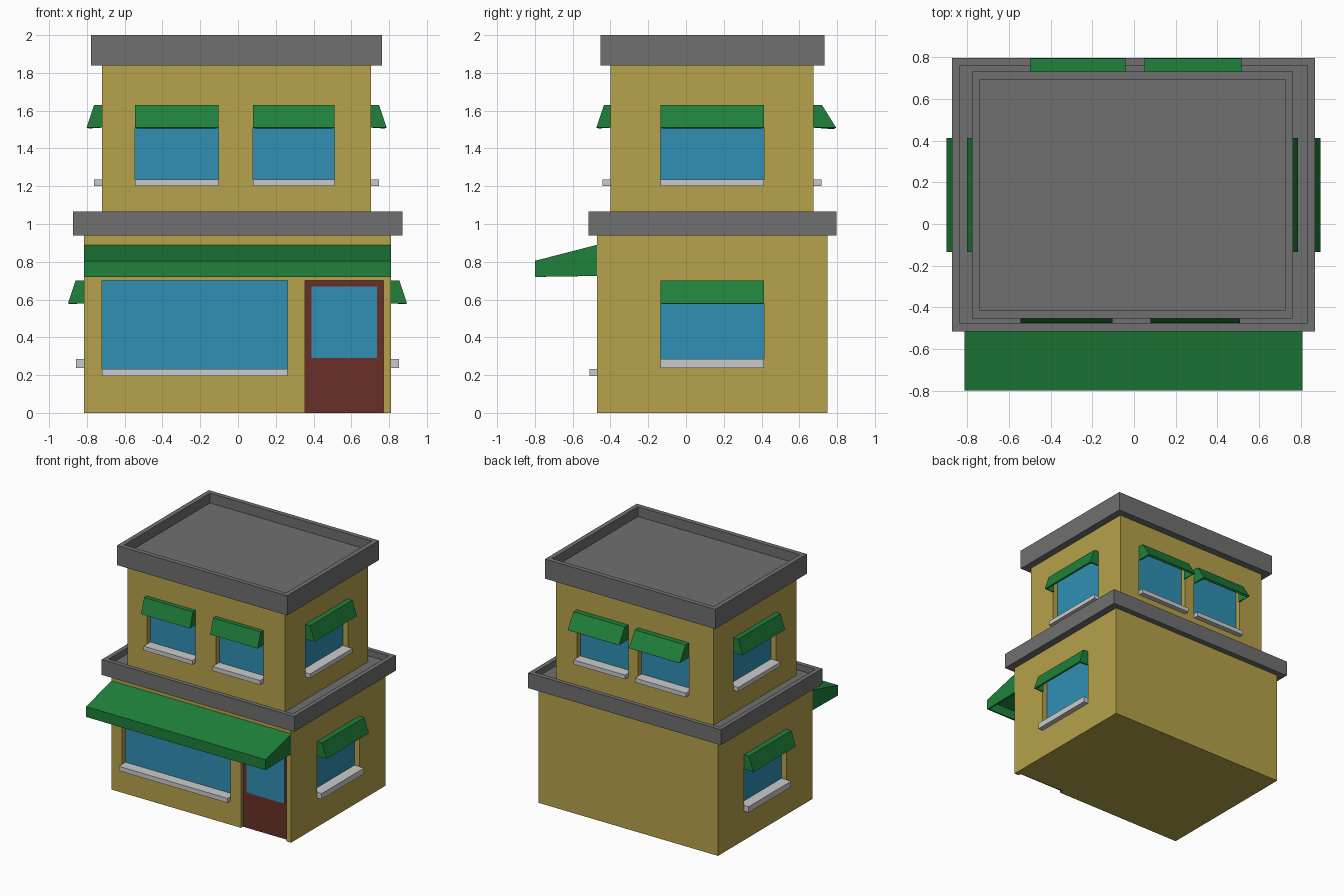
import bpy, bmesh

if "Cube" in bpy.data.objects:
    bpy.data.objects.remove(bpy.data.objects["Cube"])


def material(name, rgb):
    m = bpy.data.materials.new(name)
    m.diffuse_color = (*rgb, 1)
    m.use_nodes = True
    m.node_tree.nodes["Principled BSDF"].inputs["Base Color"].default_value = m.diffuse_color
    return m


WALL = material("wall_ochre", (0.47, 0.36, 0.07))
ROOF = material("roof_grey", (0.16, 0.16, 0.16))
GLASS = material("glass_blue", (0.03, 0.28, 0.46))
GREEN = material("awning_green", (0.014, 0.22, 0.043))
DOOR = material("door_brown", (0.14, 0.03, 0.02))

# Maps (along wall, outward from wall) to x, y for each side
SIDES = {
    "front": lambda u, v, p: (u, p - v),
    "back": lambda u, v, p: (u, p + v),
    "right": lambda u, v, p: (p + v, u),
    "left": lambda u, v, p: (p - v, u),
}


def finish(name, bm, mat):
    me = bpy.data.meshes.new(name)
    bm.to_mesh(me)
    bm.free()
    ob = bpy.data.objects.new(name, me)
    bpy.context.collection.objects.link(ob)
    if mat:
        me.materials.append(mat)
    return ob


def prism(name, profile, u0, u1, side, plane, mat=None, shell=False):
    """Extrude an (outward, z) profile along a wall; a shell is open below and at the wall."""
    bm = bmesh.new()
    a, b = [[bm.verts.new((*SIDES[side](u, v, plane), z)) for v, z in profile] for u in (u0, u1)]
    bm.faces.new(a)
    bm.faces.new(b)
    n = len(profile)
    strips = [bm.faces.new((a[i], a[(i + 1) % n], b[(i + 1) % n], b[i])) for i in range(n)]
    bmesh.ops.recalc_face_normals(bm, faces=bm.faces[:])
    if shell:
        bmesh.ops.delete(bm, geom=strips[-2:], context='FACES')
    ob = finish(name, bm, mat)
    if shell:
        sol = ob.modifiers.new("thickness", 'SOLIDIFY')
        sol.thickness = 0.012
        sol.offset = -1
        sol.use_even_offset = True
    return ob


def rect(v0, v1, z0, z1):
    return [(v0, z0), (v1, z0), (v1, z1), (v0, z1)]


def box(name, x0, x1, y0, y1, z0, z1, mat):
    return prism(name, rect(0, y1 - y0, z0, z1), x0, x1, "back", y0, mat)


def tray(name, x0, x1, y0, y1, z0, z1, rim, depth):
    """Cornice slab with a sunken roof behind a parapet."""
    ob = box(name, x0, x1, y0, y1, z0, z1, ROOF)
    bm = bmesh.new()
    bm.from_mesh(ob.data)
    top = max(bm.faces, key=lambda f: f.calc_center_median().z)
    bmesh.ops.inset_region(bm, faces=[top], thickness=rim)
    floor = bmesh.ops.extrude_discrete_faces(bm, faces=[top])["faces"][0]
    bmesh.ops.translate(bm, verts=floor.verts[:], vec=(0, 0, -depth))
    bm.to_mesh(ob.data)
    bm.free()


def carve(body, name, profile, u0, u1, side, plane):
    """Cut a recess into a wall."""
    cutter = prism(name, profile, u0, u1, side, plane)
    cutter.hide_render = True
    mod = body.modifiers.new("recess", 'BOOLEAN')
    mod.operation = 'DIFFERENCE'
    mod.solver = 'EXACT'
    mod.object = cutter
    bpy.context.view_layer.objects.active = body
    bpy.ops.object.modifier_apply(modifier=mod.name)
    bpy.data.objects.remove(cutter)


def window(name, body, side, plane, u0, u1, z0, z1, sill, awning=None):
    """Recessed pane, sill and optional awning given as (top reach, bottom reach)."""
    top = z1 - 0.015 if awning else z1
    carve(body, name + "_cutter", rect(-0.05, 0.1, z0, top), u0, u1, side, plane)
    prism(name + "_glass", rect(-0.06, -0.045, z0, top), u0, u1, side, plane, GLASS)
    prism(name + "_sill", rect(-0.045, 0.042, z0, z0 + sill), u0, u1, side, plane)
    if awning:
        low = z1 - 0.12
        prism(name + "_awning", [(0, z1), (awning[0], z1), (awning[1], low), (0, low)],
              u0, u1, side, plane, GREEN, shell=True)


# Storeys and cornices
lower = box("lower_storey", -0.815, 0.81, -0.47, 0.75, 0, 0.95, WALL)
upper = box("upper_storey", -0.72, 0.705, -0.40, 0.675, 1.0, 1.85, WALL)
tray("lower_cornice", -0.873, 0.87, -0.515, 0.797, 0.94, 1.065, 0.052, 0.05)
tray("upper_cornice", -0.778, 0.763, -0.453, 0.733, 1.84, 2.0, 0.055, 0.08)

# Upper windows
for tag, side, plane, u0, u1, reach in (
    ("front_left", "front", -0.40, -0.545, -0.103, (0.035, 0.075)),
    ("front_right", "front", -0.40, 0.08, 0.51, (0.035, 0.075)),
    ("back_left", "back", 0.675, -0.50, -0.04, (0.045, 0.12)),
    ("back_right", "back", 0.675, 0.05, 0.515, (0.045, 0.12)),
    ("right", "right", 0.705, -0.135, 0.413, (0.042, 0.082)),
    ("left", "left", -0.72, -0.135, 0.413, (0.042, 0.082)),
):
    window("upper_window_" + tag, upper, side, plane, u0, u1, 1.2, 1.63, 0.035, reach)

# Lower side windows and shop window
for side, plane in (("right", 0.81), ("left", -0.815)):
    window("lower_window_" + side, lower, side, plane, -0.135, 0.413, 0.237, 0.70, 0.048, (0.045, 0.085))
window("shop_window", lower, "front", -0.47, -0.72, 0.263, 0.195, 0.70, 0.037)

# Door
carve(lower, "door_cutter", rect(-0.035, 0.1, -0.1, 0.70), 0.355, 0.77, "front", -0.47)
prism("door", rect(-0.05, -0.025, 0, 0.70), 0.355, 0.77, "front", -0.47, DOOR)
prism("door_glass", rect(-0.04, -0.022, 0.29, 0.67), 0.39, 0.735, "front", -0.47, GLASS)

# Shopfront awning
prism("shop_awning", [(0, 0.89), (0.33, 0.805), (0.33, 0.72), (0, 0.725)],
      -0.815, 0.81, "front", -0.47, GREEN, shell=True)
